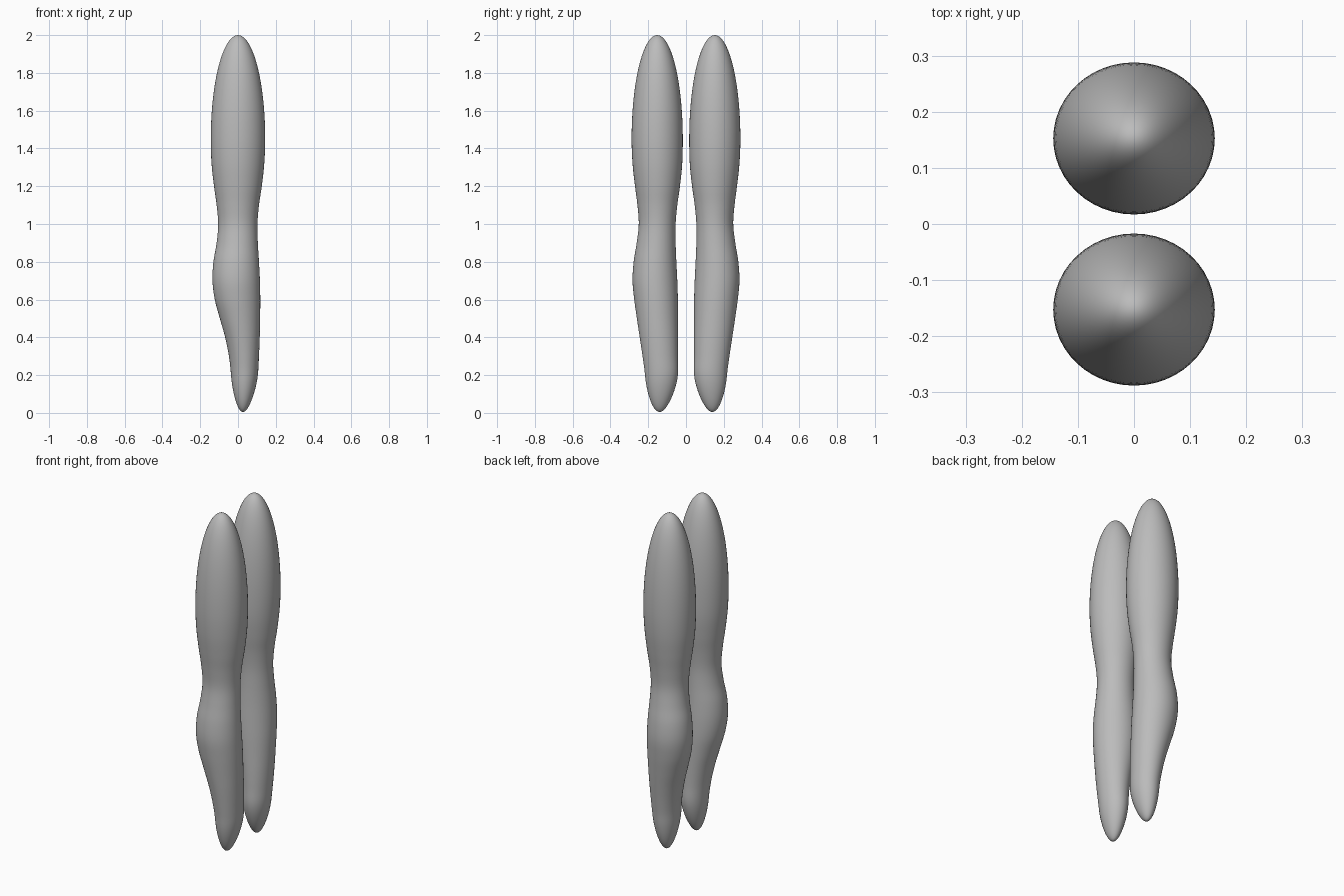
import bpy, bmesh, math

if "Cube" in bpy.data.objects:
    bpy.data.objects.remove(bpy.data.objects["Cube"])

# z, x min, x max, y min, y max of one leg (rounded caps are applied on top)
ROWS = [
    (0.00, -0.025, 0.078, 0.075, 0.205),
    (0.20, -0.037, 0.105, 0.043, 0.217),
    (0.30, -0.048, 0.111, 0.043, 0.230),
    (0.40, -0.068, 0.115, 0.043, 0.245),
    (0.50, -0.096, 0.117, 0.043, 0.260),
    (0.60, -0.123, 0.118, 0.043, 0.274),
    (0.70, -0.135, 0.116, 0.046, 0.283),
    (0.80, -0.130, 0.111, 0.051, 0.277),
    (0.90, -0.113, 0.105, 0.055, 0.261),
    (1.00, -0.105, 0.103, 0.055, 0.250),
    (1.10, -0.113, 0.111, 0.046, 0.257),
    (1.20, -0.127, 0.126, 0.032, 0.270),
    (1.32, -0.140, 0.139, 0.020, 0.283),
    (1.45, -0.144, 0.144, 0.017, 0.288),
    (2.00, -0.144, 0.144, 0.017, 0.288),
]
LOW, HIGH, BOTTOM, TOP, SEG = 0.20, 1.45, 0.005, 2.0, 48


def slope(i, k):
    if i == 0:
        return (ROWS[1][k] - ROWS[0][k]) / (ROWS[1][0] - ROWS[0][0])
    if i >= len(ROWS) - 2:
        return 0.0
    return (ROWS[i + 1][k] - ROWS[i - 1][k]) / (ROWS[i + 1][0] - ROWS[i - 1][0])


def sample(z):
    """Smooth (Hermite) interpolation of the rows."""
    i = max(j for j in range(len(ROWS) - 1) if ROWS[j][0] <= z)
    a, b = ROWS[i], ROWS[i + 1]
    h = b[0] - a[0]
    t = (z - a[0]) / h
    return [(2*t**3 - 3*t*t + 1) * a[k] + (t**3 - 2*t*t + t) * h * slope(i, k)
            + (3*t*t - 2*t**3) * b[k] + (t**3 - t*t) * h * slope(i + 1, k)
            for k in range(1, 5)]


# ring heights: bottom cap, body, top cap
N = 14
levels = [(LOW - (LOW - BOTTOM) * math.cos(a), math.sin(a))
          for a in (math.pi / 2 * i / N for i in range(1, N))]
levels += [(LOW + (HIGH - LOW) * i / 60, 1.0) for i in range(61)]
levels += [(HIGH + (TOP - HIGH) * math.sin(a), math.cos(a))
           for a in (math.pi / 2 * i / 24 for i in range(1, 24))]

grey = bpy.data.materials.new("light grey")
grey.diffuse_color = (0.5, 0.5, 0.5, 1)
grey.use_nodes = True
grey.node_tree.nodes["Principled BSDF"].inputs["Base Color"].default_value = grey.diffuse_color


def make_leg(name, side):
    bm = bmesh.new()
    rings = []
    for z, f in levels:
        x0, x1, y0, y1 = sample(z)
        cx, cy, rx, ry = (x0 + x1) / 2, (y0 + y1) / 2, (x1 - x0) / 2 * f, (y1 - y0) / 2 * f
        rings.append([bm.verts.new((cx + rx * math.cos(2 * math.pi * s / SEG),
                                    side * (cy + ry * math.sin(2 * math.pi * s / SEG)), z))
                      for s in range(SEG)])
    for a, b in zip(rings, rings[1:]):
        for s in range(SEG):
            n = (s + 1) % SEG
            bm.faces.new((a[s], a[n], b[n], b[s]))
    # poles
    for z, ring in ((BOTTOM, rings[0]), (TOP, rings[-1])):
        x0, x1, y0, y1 = sample(z)
        tip = bm.verts.new(((x0 + x1) / 2, side * (y0 + y1) / 2, z))
        for s in range(SEG):
            bm.faces.new((ring[s], ring[(s + 1) % SEG], tip))
    bmesh.ops.recalc_face_normals(bm, faces=bm.faces)
    for f in bm.faces:
        f.smooth = True
    me = bpy.data.meshes.new(name)
    bm.to_mesh(me)
    bm.free()
    me.materials.append(grey)
    bpy.context.collection.objects.link(bpy.data.objects.new(name, me))


# the two mirrored legs
make_leg("left_leg", 1)
make_leg("right_leg", -1)
